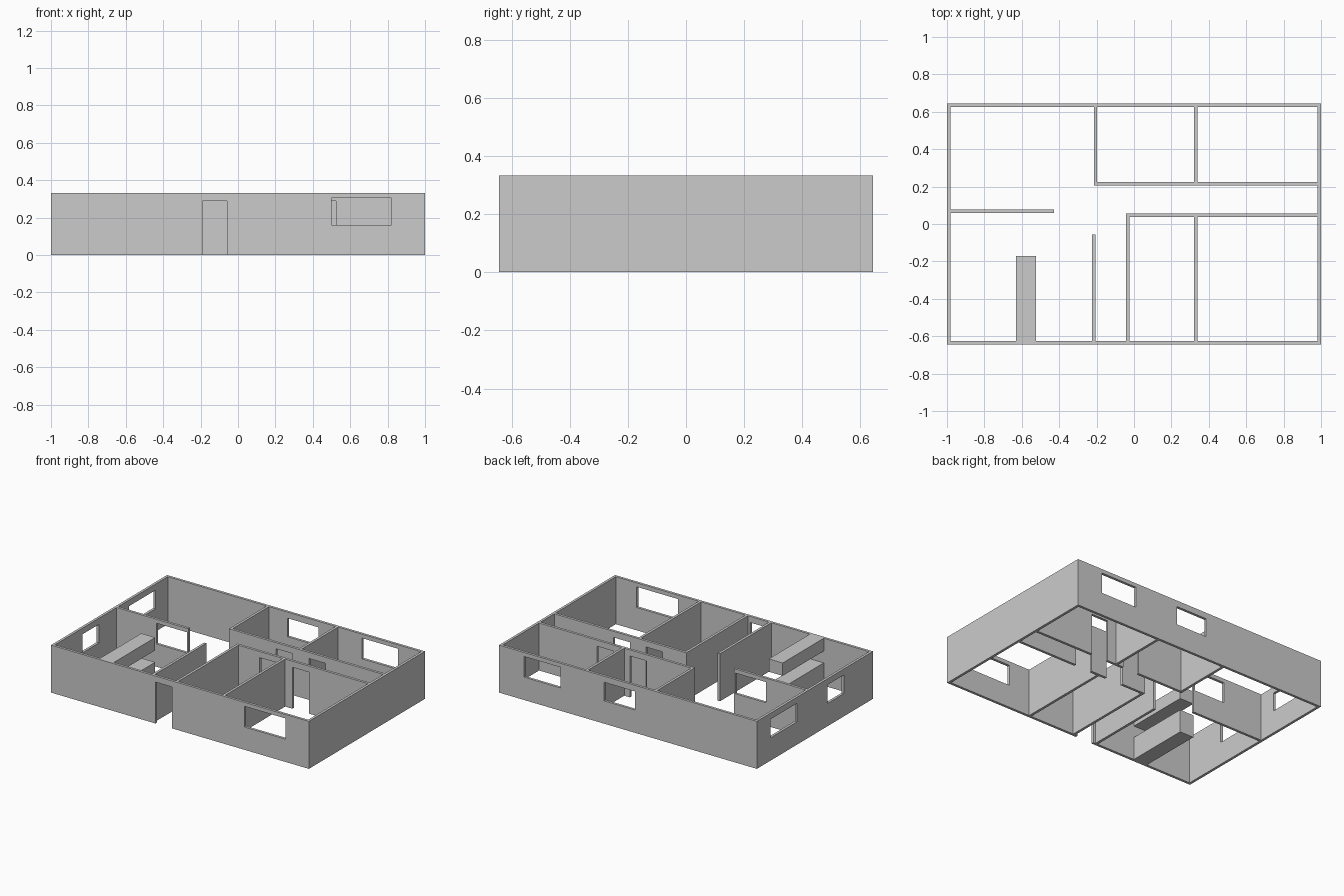
import bpy, bmesh
from mathutils import Vector

cube = bpy.data.objects.get("Cube")
if cube:
    bpy.data.objects.remove(cube, do_unlink=True)

HEIGHT = 0.333
THICK = 0.018
DEPTH = 0.643        # half of the plan in y
INNER = DEPTH - THICK
DOOR_TOP = 0.29
SILL, HEAD = 0.16, 0.305

plaster = bpy.data.materials.new("plaster_grey")
plaster.use_nodes = True
plaster.diffuse_color = (0.6, 0.6, 0.6, 1)
plaster.node_tree.nodes["Principled BSDF"].inputs["Base Color"].default_value = (0.6, 0.6, 0.6, 1)


def wall(name, axis, start, end, offset, openings=(), thick=THICK, z0=0, z1=HEIGHT):
    """Upright wall along an axis; openings are (from, to, bottom, top)."""
    along = sorted({start, end, *(v for o in openings for v in o[:2])})
    up = sorted({z0, z1, *(v for o in openings for v in o[2:])})
    bm = bmesh.new()

    def point(s, z):
        side = offset - thick / 2
        return (s, side, z) if axis == "x" else (side, s, z)

    # Panel grid with the opening cells left out
    for a, b in zip(along, along[1:]):
        for c, d in zip(up, up[1:]):
            s, z = (a + b) / 2, (c + d) / 2
            if any(o[0] < s < o[1] and o[2] < z < o[3] for o in openings):
                continue
            bm.faces.new([bm.verts.new(point(*p)) for p in ((a, c), (b, c), (b, d), (a, d))])
    bmesh.ops.remove_doubles(bm, verts=bm.verts[:], dist=1e-5)

    # Give the panel its thickness
    extruded = bmesh.ops.extrude_face_region(bm, geom=bm.faces[:])
    moved = [g for g in extruded["geom"] if isinstance(g, bmesh.types.BMVert)]
    push = Vector((0, thick, 0)) if axis == "x" else Vector((thick, 0, 0))
    bmesh.ops.translate(bm, verts=moved, vec=push)
    bmesh.ops.recalc_face_normals(bm, faces=bm.faces[:])

    mesh = bpy.data.meshes.new(name)
    bm.to_mesh(mesh)
    bm.free()
    mesh.materials.append(plaster)
    obj = bpy.data.objects.new(name, mesh)
    bpy.context.collection.objects.link(obj)
    return obj


def door(a, b):
    return (a, b, 0, DOOR_TOP)


def window(a, b, top=HEAD):
    return (a, b, SILL, top)


# Outer shell
edge = DEPTH - THICK / 2
side = 1 - THICK / 2
wall("front_wall", "x", -1, 1, -edge, [door(-0.19, -0.06), window(0.5, 0.82)])
wall("back_wall", "x", -1, 1, edge, [window(-0.055, 0.185, DOOR_TOP), window(0.525, 0.805)])
wall("right_wall", "y", -INNER, INNER, -side,
     [window(-0.32, -0.137, DOOR_TOP), window(0.197, 0.49, DOOR_TOP)])
wall("left_wall", "y", -INNER, INNER, side)

# Hallway walls with paired doors
room_doors = [door(0.142, 0.272), door(0.395, 0.525)]
back_doors = [door(0.15, 0.277), door(0.405, 0.533)]
wall("front_hall_wall", "x", -0.042, 1 - THICK, 0.047, room_doors)
wall("back_hall_wall", "x", -0.215, 1 - THICK, 0.216, back_doors)

# Room dividers
hall_front = 0.047 - THICK / 2
hall_back = 0.216 + THICK / 2
wall("front_room_end_wall", "y", -INNER, hall_front, -0.033)
wall("front_room_divider", "y", -INNER, hall_front, 0.33)
wall("back_room_end_wall", "y", hall_back, INNER, -0.206)
wall("back_room_divider", "y", hall_back, INNER, 0.33)
wall("entry_screen", "y", -INNER, -0.055, -0.216)

# Partition with a serving hatch
wall("hatch_partition", "x", -1 + THICK, -0.427, 0.068, [window(-0.675, -0.437)])

# Kitchen counter with the cabinet above it
wall("counter", "y", -INNER, -0.17, -0.577, thick=0.108, z1=SILL)
wall("upper_cabinet", "y", -INNER, -0.17, -0.577, thick=0.108, z0=0.243)
